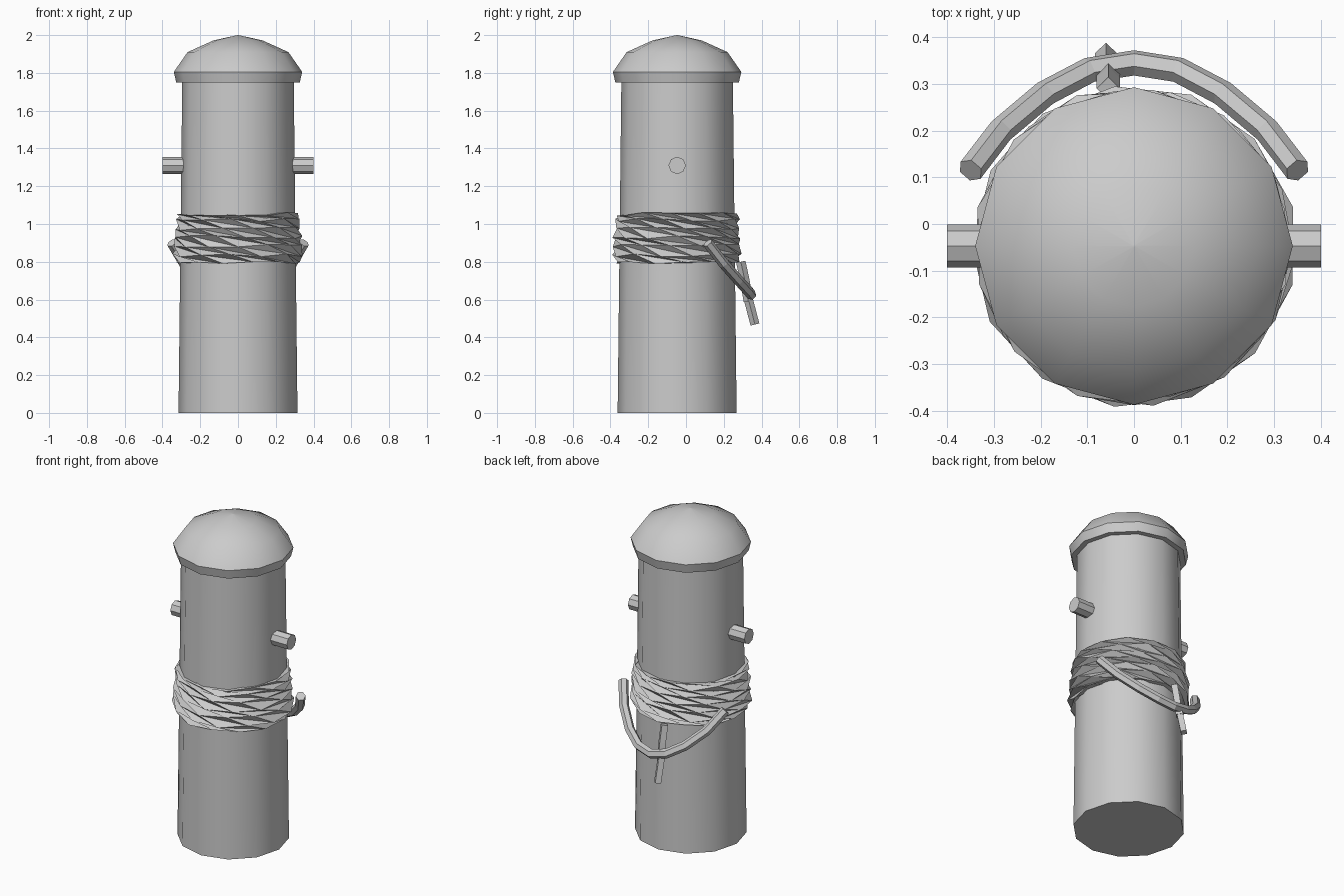
import bpy, bmesh, math, random
from mathutils import Vector

if "Cube" in bpy.data.objects:
    bpy.data.objects.remove(bpy.data.objects["Cube"])

random.seed(4)
CY = -0.047  # y of the post axis


def make_object(name, bm, smooth=None):
    bmesh.ops.recalc_face_normals(bm, faces=bm.faces[:])
    mesh = bpy.data.meshes.new(name)
    bm.to_mesh(mesh)
    bm.free()
    ob = bpy.data.objects.new(name, mesh)
    bpy.context.collection.objects.link(ob)
    if smooth:
        bpy.ops.object.select_all(action='DESELECT')
        ob.select_set(True)
        bpy.context.view_layer.objects.active = ob
        bpy.ops.object.shade_smooth_by_angle(angle=math.radians(smooth))
    return ob


def skin(bm, rings, diagonal=False):
    """Join a list of equal vertex rings and close both ends."""
    for a, b in zip(rings, rings[1:]):
        n = len(a)
        for i in range(n):
            j = (i + 1) % n
            if diagonal:
                bm.faces.new((a[i], a[j], b[i]))
                bm.faces.new((a[j], b[j], b[i]))
            else:
                bm.faces.new((a[i], a[j], b[j], b[i]))
    bm.faces.new(rings[0][::-1])
    bm.faces.new(rings[-1])


def lathe(name, profile, sides=12, smooth=None, twist=0, jitter=0):
    bm = bmesh.new()
    rings = []
    for k, (r, z) in enumerate(profile):
        ring = []
        for i in range(sides):
            a = 2 * math.pi * (i + k * twist) / sides
            dr = random.uniform(-jitter, jitter) * 0.5
            dz = random.uniform(-jitter, jitter)
            ring.append(bm.verts.new(((r + dr) * math.cos(a), CY + (r + dr) * math.sin(a), z + dz)))
        rings.append(ring)
    skin(bm, rings, diagonal=twist != 0)
    return make_object(name, bm, smooth)


def tube(name, points, radius, sides, up):
    bm = bmesh.new()
    pts = [Vector(p) for p in points]
    rings = []
    for i, p in enumerate(pts):
        t = (pts[min(i + 1, len(pts) - 1)] - pts[max(i - 1, 0)]).normalized()
        u = (Vector(up) - t * t.dot(Vector(up))).normalized()
        v = t.cross(u)
        rings.append([bm.verts.new(p + radius * (math.cos(a) * u + math.sin(a) * v))
                      for a in (2 * math.pi * k / sides for k in range(sides))])
    skin(bm, rings)
    return make_object(name, bm)


# Tapered post and domed cap
lathe("post", [(0.315, 0), (0.295, 1.77)], smooth=40)
lathe("cap", [(0.327, 1.75), (0.34, 1.805), (0.267, 1.91), (0.13, 1.972), (0.003, 2.0)], smooth=40)

# Cross peg through the post
tube("cross_peg", [(-0.4, CY, 1.31), (0.4, CY, 1.31)], 0.046, 8, (0, 0, 1))

# Rope wrapping with twisted, uneven strands
lathe("rope_wrapping",
      [(0.295, 0.80), (0.328, 0.798), (0.347, 0.835), (0.338, 0.885), (0.341, 0.93),
       (0.330, 0.975), (0.331, 1.02), (0.322, 1.052), (0.285, 1.05)],
      sides=13, twist=-0.75, jitter=0.009)

# Sagging rope loop at the back
half = [(0.35, 0.115, 0.90), (0.285, 0.20, 0.79), (0.19, 0.28, 0.70), (0.095, 0.33, 0.645)]
loop = [(-x, y, z) for x, y, z in half] + [(0, 0.345, 0.625)] + half[::-1]
tube("rope_loop", loop, 0.028, 6, (0, 0.7, 0.7))

# Loose rope end hanging in two pieces
tube("rope_end_upper", [(-0.055, 0.29, 0.80), (-0.055, 0.312, 0.70), (-0.055, 0.33, 0.59)], 0.025, 4, (0, 1, 0))
tube("rope_end_lower", [(-0.06, 0.328, 0.61), (-0.06, 0.365, 0.468)], 0.024, 4, (0, 1, 0))
